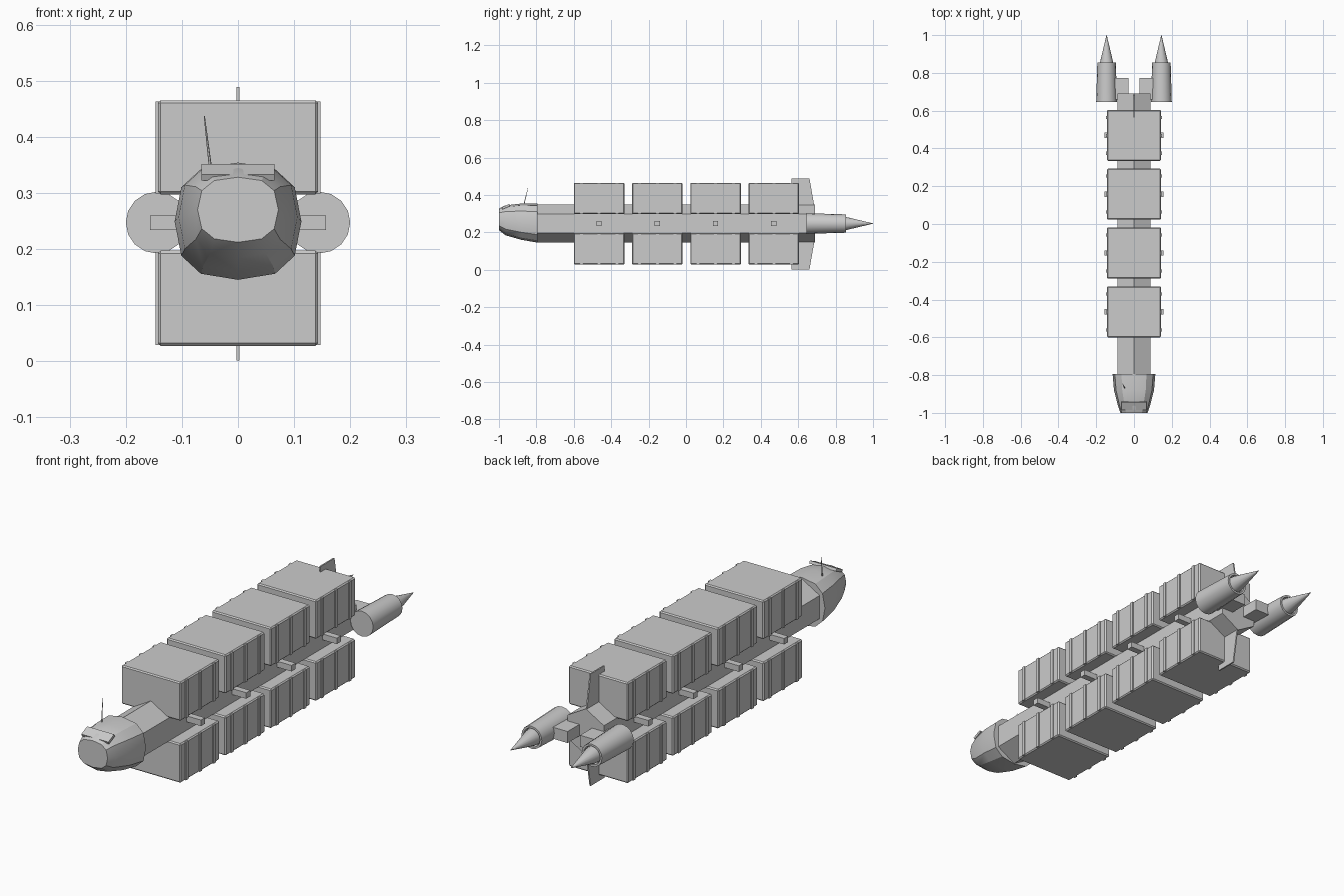
import bpy, bmesh
from math import sin, cos, pi, radians
from mathutils import Vector

if "Cube" in bpy.data.objects:
    bpy.data.objects.remove(bpy.data.objects["Cube"])

ZC = 0.247  # height of the ship's long axis


def add_object(name, bm):
    bmesh.ops.recalc_face_normals(bm, faces=bm.faces[:])
    mesh = bpy.data.meshes.new(name)
    bm.to_mesh(mesh)
    bm.free()
    ob = bpy.data.objects.new(name, mesh)
    bpy.context.collection.objects.link(ob)
    return ob


def smooth(ob, angle):
    bpy.ops.object.select_all(action='DESELECT')
    ob.select_set(True)
    bpy.context.view_layer.objects.active = ob
    bpy.ops.object.shade_smooth_by_angle(angle=radians(angle))


def bm_box(bm, lo, hi):
    vs = bmesh.ops.create_cube(bm, size=1)['verts']
    lo, hi = Vector(lo), Vector(hi)
    for v in vs:
        v.co = (lo + hi) / 2 + v.co * (hi - lo)


def box(name, lo, hi):
    bm = bmesh.new()
    bm_box(bm, lo, hi)
    return add_object(name, bm)


def loft(name, rings):
    """Skin equal-length rings of points and cap both ends."""
    bm = bmesh.new()
    loops = [[bm.verts.new(p) for p in r] for r in rings]
    n = len(loops[0])
    for a, b in zip(loops, loops[1:]):
        for i in range(n):
            j = (i + 1) % n
            bm.faces.new((a[i], a[j], b[j], b[i]))
    bm.faces.new(loops[0])
    bm.faces.new(loops[-1])
    return add_object(name, bm)


def ring(x, y, z, rx, rz, n, power=1.0):
    """Ring in the xz plane; power < 1 squares it off."""
    pts = []
    for i in range(n):
        a = 2 * pi * i / n
        s, c = sin(a), cos(a)
        sx = (abs(s) ** power if abs(s) > 1e-6 else 0) * (1 if s > 0 else -1)
        cz = (abs(c) ** power if abs(c) > 1e-6 else 0) * (1 if c > 0 else -1)
        pts.append((x + rx * sx, y, z + rz * cz))
    return pts


# Hexagonal spine
loft("spine", [ring(0, y, ZC, 0.101, 0.101, 6) for y in (-0.80, 0.69)])

# Cockpit: rounded rings narrowing to a flat nose
sections = [(-0.795, 0.249, 0.113, 0.104), (-0.88, 0.257, 0.106, 0.097),
            (-0.965, 0.264, 0.084, 0.080), (-1.0, 0.270, 0.072, 0.058)]
cockpit = loft("cockpit", [ring(0, y, z, rx, rz, 12, 0.77)
                           for y, z, rx, rz in sections])
smooth(cockpit, 30)

# Visor slab over the nose
visor = box("visor", (-0.065, -0.022, -0.006), (0.065, 0.022, 0.006))
visor.location = (0, -0.963, 0.337)
visor.rotation_euler = (radians(25), 0, 0)

# Leaning antenna
base, tip = Vector((-0.048, -0.87, 0.335)), Vector((-0.06, -0.845, 0.437))
bm = bmesh.new()
bmesh.ops.create_cone(bm, cap_ends=True, segments=6, radius1=0.003,
                      radius2=0.001, depth=(tip - base).length)
antenna = add_object("antenna", bm)
antenna.location = (base + tip) / 2
antenna.rotation_euler = (tip - base).to_track_quat('Z', 'Y').to_euler()

# Cargo containers above and below, with side ribs, and clamps between them
for k in range(4):
    y = -0.465 + 0.3115 * k
    for label, z0, z1 in (("upper", 0.297, 0.465), ("lower", 0.027, 0.197)):
        bm = bmesh.new()
        bm_box(bm, (-0.143, y - 0.135, z0), (0.143, y + 0.135, z1))
        bmesh.ops.bevel(bm, geom=bm.edges[:], offset=0.005, segments=1,
                        affect='EDGES')
        for dy in (-0.095, 0, 0.095):
            for s in (-1, 1):
                xs = sorted((s * 0.138, s * 0.147))
                bm_box(bm, (xs[0], y + dy - 0.008, z0 + 0.002),
                       (xs[1], y + dy + 0.008, z1 - 0.002))
        add_object(f"{label}_container_{k + 1}", bm)
    box(f"clamp_{k + 1}", (-0.157, y - 0.014, 0.234), (0.157, y + 0.014, 0.26))

# Engines with recessed nozzle and exhaust cone, joined by pylons
for side, s in (("right", 1), ("left", -1)):
    x = s * 0.145
    profile = [(0.645, 0.055), (0.855, 0.049), (0.855, 0.040), (0.835, 0.038)]
    engine = loft(f"{side}_engine",
                  [ring(x, y, ZC, r, r, 16) for y, r in profile])
    smooth(engine, 30)
    cone = loft(f"{side}_exhaust_cone",
                [ring(x, y, ZC, r, r, 16)
                 for y, r in ((0.834, 0.036), (0.86, 0.034), (1.0, 0.0008))])
    smooth(cone, 30)
    xs = sorted((s * 0.03, s * 0.11))
    box(f"{side}_pylon", (xs[0], 0.66, 0.222), (xs[1], 0.772, 0.272))

# Tail fins, top and bottom
for name, s in (("upper_fin", 1), ("lower_fin", -1)):
    outline = [(0.565, 0.08), (0.565, 0.244), (0.66, 0.244), (0.687, 0.09)]
    loft(name, [[(x, y, 0.245 + s * z) for y, z in outline]
                for x in (-0.003, 0.003)])
